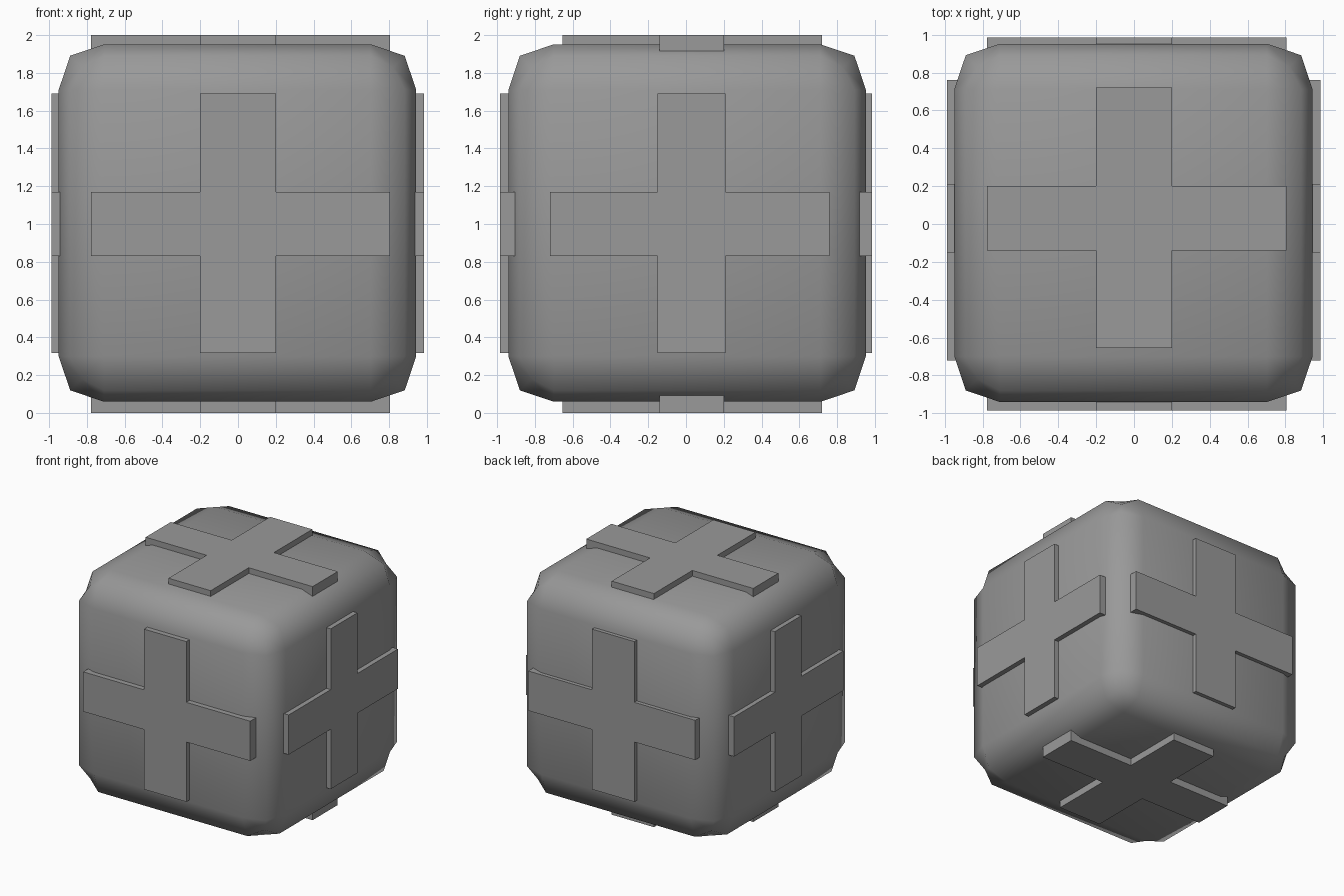
import bpy, bmesh
from mathutils import Vector

if "Cube" in bpy.data.objects:
    bpy.data.objects.remove(bpy.data.objects["Cube"])

# Dark grey for all parts
grey = bpy.data.materials.new("dark_grey")
grey.diffuse_color = (0.32, 0.32, 0.32, 1)
grey.use_nodes = True
grey.node_tree.nodes["Principled BSDF"].inputs["Base Color"].default_value = grey.diffuse_color


def make_object(name, bm):
    bmesh.ops.recalc_face_normals(bm, faces=bm.faces)
    mesh = bpy.data.meshes.new(name)
    bm.to_mesh(mesh)
    bm.free()
    mesh.materials.append(grey)
    obj = bpy.data.objects.new(name, mesh)
    bpy.context.collection.objects.link(obj)
    return obj


# Rounded cube body with a two-step bevel, smooth shaded
bm = bmesh.new()
bmesh.ops.create_cube(bm, size=1.892)
bmesh.ops.bevel(bm, geom=bm.edges[:], offset=0.24, segments=2, profile=0.56,
                affect='EDGES')
# Slightly flatten the eight corners
for v in bm.verts:
    if min(abs(c) for c in v.co) > 0.76:
        v.co = Vector([0.825 if c > 0 else -0.825 for c in v.co])
bmesh.ops.translate(bm, verts=bm.verts, vec=(-0.003, 0.006, 1.005))
for f in bm.faces:
    f.smooth = True
make_object("body", bm)


# Raised cross plate: long and narrow extents along two in-plane axes
def cross(name, axes, long_u, bar_u, long_v, bar_v, outer, inner):
    (u0, u1), (a0, a1) = long_u, bar_u
    (v0, v1), (b0, b1) = long_v, bar_v
    outline = [(a0, v0), (a1, v0), (a1, b0), (u1, b0), (u1, b1), (a1, b1),
               (a1, v1), (a0, v1), (a0, b1), (u0, b1), (u0, b0), (a0, b0)]
    bm = bmesh.new()
    verts = []
    for u, v in outline:
        p = Vector((0, 0, 0))
        p[axes[0]], p[axes[1]], p[axes[2]] = u, v, outer
        verts.append(bm.verts.new(p))
    face = bm.faces.new(verts)
    depth = Vector((0, 0, 0))
    depth[axes[2]] = inner - outer
    ext = bmesh.ops.extrude_face_region(bm, geom=[face], use_keep_orig=True)
    moved = [g for g in ext["geom"] if isinstance(g, bmesh.types.BMVert)]
    bmesh.ops.translate(bm, verts=moved, vec=depth)
    make_object(name, bm)


x_long, x_bar = (-0.777, 0.805), (-0.20, 0.20)
z_long, z_bar = (0.318, 1.69), (0.83, 1.17)

# Front and back crosses
for name, y in (("front_cross", -0.985), ("back_cross", 0.985)):
    cross(name, (0, 2, 1), x_long, x_bar, z_long, z_bar, y, y * 0.87)

# Left and right crosses
for name, x in (("left_cross", -0.988), ("right_cross", 0.984)):
    cross(name, (1, 2, 0), (-0.72, 0.76), (-0.15, 0.21), z_long, z_bar,
          x, x * 0.87)

# Top and bottom crosses
for name, z, inner in (("top_cross", 2.0, 1.86), ("bottom_cross", 0.0, 0.15)):
    cross(name, (0, 1, 2), x_long, x_bar, (-0.655, 0.72), (-0.14, 0.20),
          z, inner)
